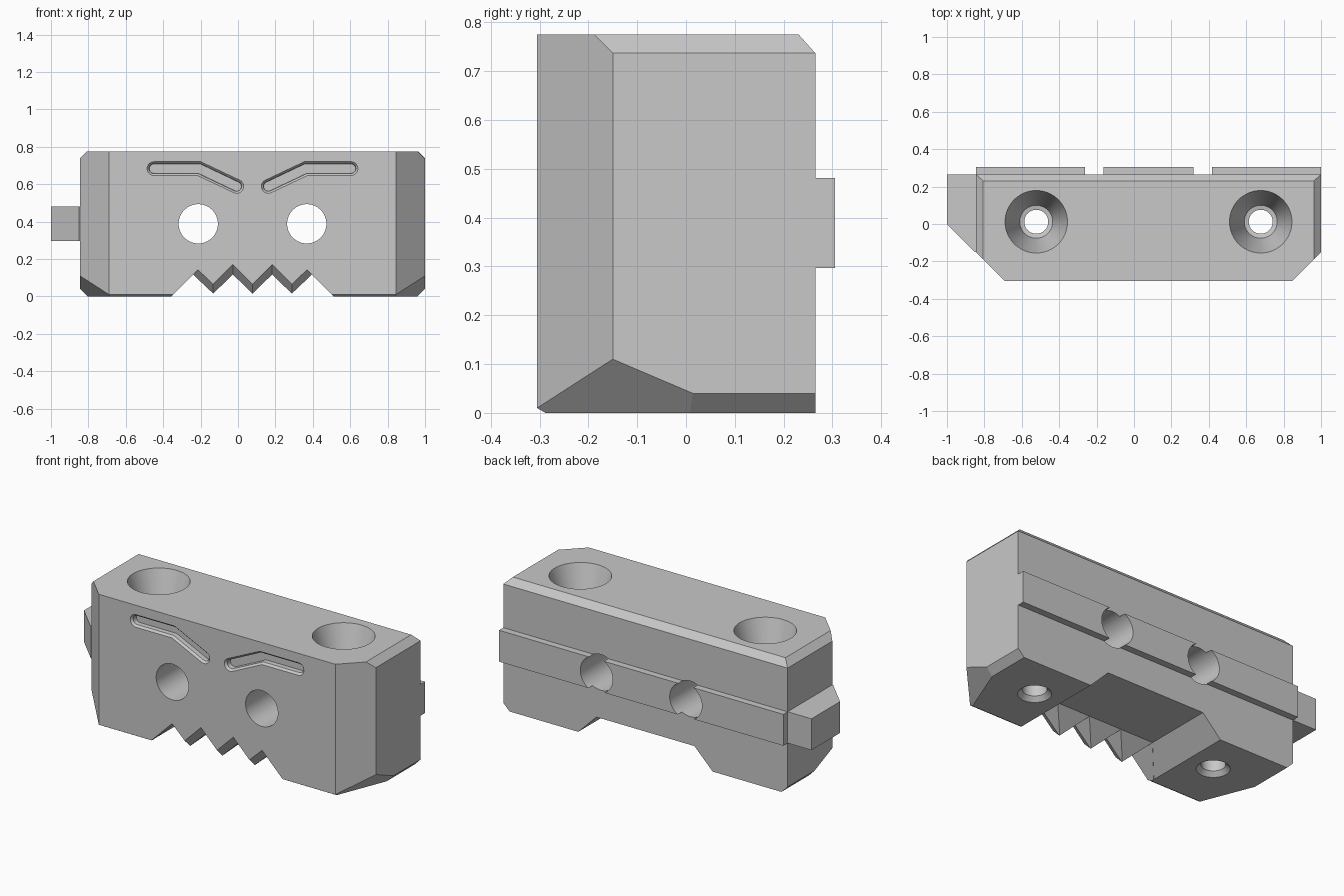
import bpy, bmesh, math
from mathutils import Vector

cube = bpy.data.objects.get("Cube")
if cube:
    bpy.data.objects.remove(cube, do_unlink=True)

grey = bpy.data.materials.new("plain grey")
grey.use_nodes = True
COLOUR = (0.58, 0.58, 0.58, 1)
grey.diffuse_color = COLOUR
grey.node_tree.nodes["Principled BSDF"].inputs["Base Color"].default_value = COLOUR

CX = 0.0775                 # mirror plane of the main block
HALF = 0.9225               # half width of the main block
FRONT, BACK, TOP = -0.305, 0.265, 0.775


def loft(name, rings, planes=()):
    """Skin equal-length rings, cap the ends, then trim with (point, outward normal) planes."""
    bm = bmesh.new()
    rows = [[bm.verts.new(p) for p in ring] for ring in rings]
    n = len(rows[0])
    for a, b in zip(rows, rows[1:]):
        for i in range(n):
            j = (i + 1) % n
            bm.faces.new((a[i], a[j], b[j], b[i]))
    bm.faces.new(rows[0][::-1])
    bm.faces.new(rows[-1])
    for point, normal in planes:
        bmesh.ops.bisect_plane(bm, geom=bm.verts[:] + bm.edges[:] + bm.faces[:], dist=1e-6,
                               plane_co=point, plane_no=normal, clear_outer=True)
        bmesh.ops.holes_fill(bm, edges=[e for e in bm.edges if e.is_boundary], sides=0)
    bmesh.ops.recalc_face_normals(bm, faces=bm.faces[:])
    mesh = bpy.data.meshes.new(name)
    bm.to_mesh(mesh)
    bm.free()
    mesh.materials.append(grey)
    obj = bpy.data.objects.new(name, mesh)
    bpy.context.collection.objects.link(obj)
    return obj


def upright(name, plan, z0, z1, planes=()):
    return loft(name, [[(x, y, z) for x, y in plan] for z in (z0, z1)], planes)


def lathe(name, x, y, profile, steps=64):
    """Vertical turned shape from (radius, height) pairs."""
    turn = [math.tau * i / steps for i in range(steps)]
    return loft(name, [[(x + r * math.cos(t), y + r * math.sin(t), z) for t in turn]
                       for r, z in profile])


def combine(target, tool, operation):
    bpy.context.view_layer.objects.active = target
    mod = target.modifiers.new(tool.name, 'BOOLEAN')
    mod.operation, mod.solver, mod.object = operation, 'EXACT', tool
    bpy.ops.object.modifier_apply(modifier=mod.name)
    bpy.data.objects.remove(tool, do_unlink=True)


# Main block: plan with two cut front corners, then edge chamfers
plan = [(CX - HALF, BACK), (CX - HALF, -0.15), (CX - HALF + 0.155, FRONT),
        (CX + HALF - 0.155, FRONT), (CX + HALF, -0.15), (CX + HALF, BACK)]
trims = [((0, BACK, 0.737), (0, 0.038, 0.034)),         # top rear edge
         ((0, FRONT, 0.01), (0, -0.01, -0.017))]        # thin lower front edge
for s in (-1, 1):
    side = CX + s * HALF
    trims += [((side, 0, 0.737), (s, 0, 1)),            # top side edge
              ((side, 0, 0.04), (s, 0, -1)),            # bottom side edge
              ((side, -0.15, 0.11), (s * 0.0274, -0.0109, -0.0256))]  # bottom front corner
trims = [(Vector(p), Vector(n).normalized()) for p, n in trims]
block = upright("block", plan, 0, TOP, trims)

# Rear rail and side tab
rail = upright("rear_rail", [(CX - HALF, 0.24), (CX + HALF, 0.24),
                             (CX + HALF, 0.305), (CX - HALF, 0.305)], 0.297, 0.481)
combine(block, rail, 'UNION')
tab = upright("side_tab", [(-1, BACK), (-1, 0), (-0.85, -0.15), (-0.8, -0.15), (-0.8, BACK)],
              0.297, 0.481)
combine(block, tab, 'UNION')

# Recess under the middle, with a sloping front wall
ring_front, ring_back = [], []
for s, z in ((-1, -0.1), (1, -0.1), (1, 0.118), (-1, 0.118)):
    x = CX + s * (0.436 - z)
    ring_front.append((x, -0.268 + 1.1 * z, z))
    ring_back.append((x, 0.5, z))
combine(block, loft("recess_cutter", [ring_front, ring_back]), 'DIFFERENCE')

# Jagged teeth along the front, with a sloping lead-in
def mirrored(half):
    return [(CX - x, z) for x, z in half[:0:-1]] + [(CX + x, z) for x, z in half]

outer = mirrored([(0, 0.065), (0.105, 0.17), (0.21, 0.065), (0.292, 0.143), (0.535, -0.1)])
inner = mirrored([(0, 0.015), (0.105, 0.117), (0.21, 0.015), (0.318, 0.117), (0.535, -0.1)])
teeth = loft("teeth_cutter", [[(x, y, z) for x, z in prof] for y, prof in
                              ((-0.4, outer), (FRONT, outer), (-0.255, inner), (-0.1, inner))])
combine(block, teeth, 'DIFFERENCE')

# Round eye holes, right through
for s in (-1, 1):
    circle = [(CX + s * 0.29 + 0.105 * math.cos(t), 0.388 + 0.105 * math.sin(t))
              for t in (math.tau * i / 64 for i in range(64))]
    eye = loft("eye_cutter", [[(x, y, z) for x, z in circle] for y in (-0.5, 0.5)])
    combine(block, eye, 'DIFFERENCE')

# Countersunk screw holes, right through
for s in (-1, 1):
    screw = lathe("screw_cutter", CX + s * 0.6, 0.012,
                  [(0.167, 0.9), (0.167, TOP), (0.088, 0.52), (0.064, 0.515),
                   (0.064, 0.025), (0.088, 0), (0.088, -0.1)])
    combine(block, screw, 'DIFFERENCE')


# Bent brow grooves with tapered walls
def brow_outline(s, w, steps=16):
    """Round-ended outline of half width w about a bent centre line."""
    a, b, c = Vector((-0.449, 0.683)), Vector((-0.207, 0.683)), Vector((-0.007, 0.588))
    tilt = math.atan2(c.y - b.y, c.x - b.x)
    points = []

    def arc(centre, start):
        for i in range(steps + 1):
            t = start - math.pi * i / steps
            points.append(centre + w * Vector((math.cos(t), math.sin(t))))

    miter = Vector((-math.sin(tilt / 2), math.cos(tilt / 2))) * (w / math.cos(tilt / 2))
    arc(a, -math.pi / 2)
    points.append(b + miter)
    arc(c, tilt + math.pi / 2)
    points.append(b - miter)
    return [(CX + s * (CX - p.x), p.y) for p in points]


for s in (-1, 1):
    levels = ((-0.4, 0.037), (FRONT, 0.037), (FRONT + 0.012, 0.026), (FRONT + 0.04, 0.025))
    groove = loft("brow_cutter", [[(x, y, z) for x, z in brow_outline(s, w)] for y, w in levels])
    combine(block, groove, 'DIFFERENCE')

# Smooth round walls, crisp edges elsewhere
bpy.ops.object.select_all(action='DESELECT')
block.select_set(True)
bpy.context.view_layer.objects.active = block
bpy.ops.object.shade_smooth_by_angle(angle=math.radians(13))
